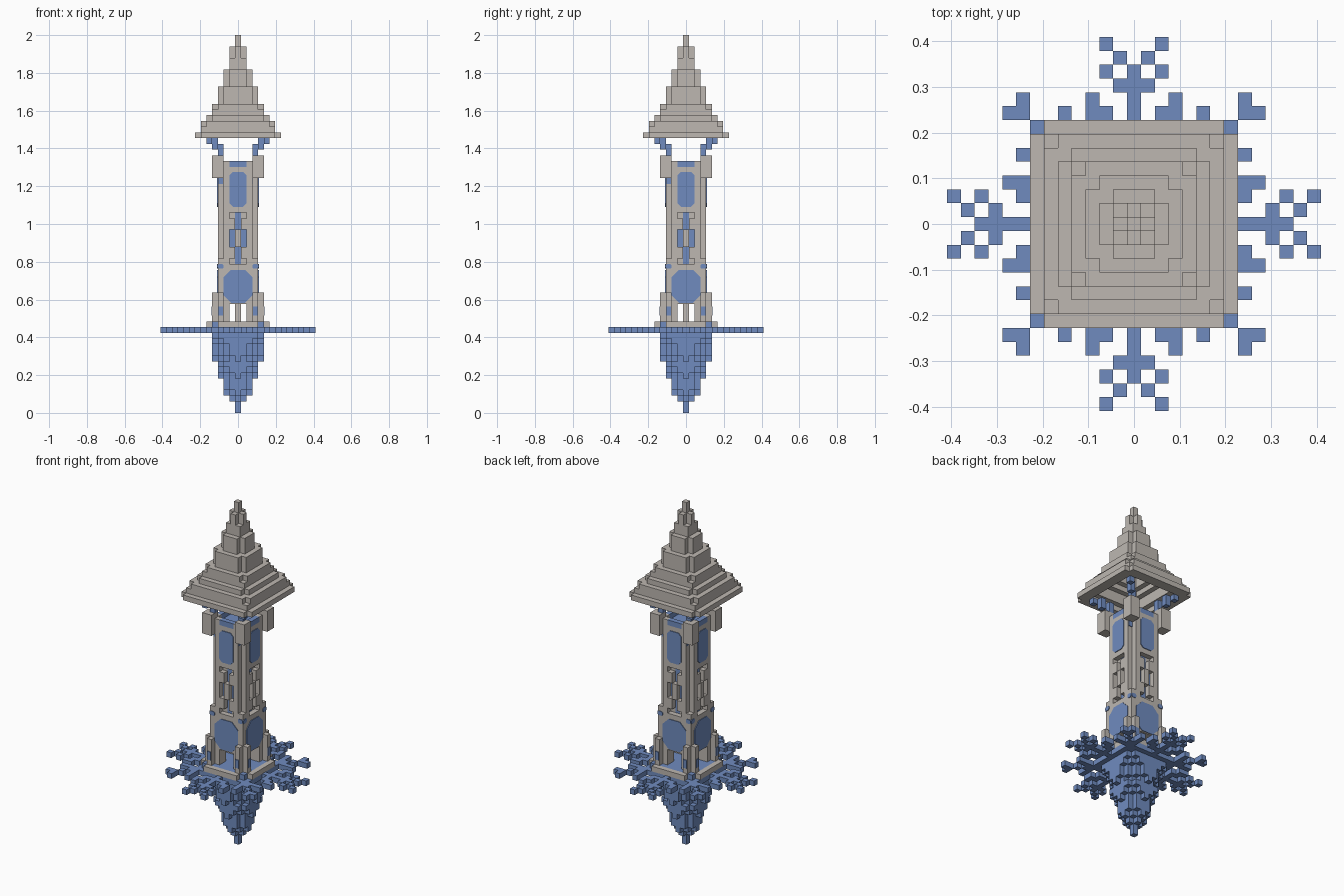
import bpy, bmesh, math
from mathutils import Matrix, Vector

if "Cube" in bpy.data.objects:
    bpy.data.objects.remove(bpy.data.objects["Cube"], do_unlink=True)

U = 2 / 66  # one block


def make_material(name, rgb):
    m = bpy.data.materials.new(name)
    m.use_nodes = True
    m.diffuse_color = (*rgb, 1)
    m.node_tree.nodes["Principled BSDF"].inputs["Base Color"].default_value = (*rgb, 1)
    return m


STONE = make_material("warm grey stone", (0.51, 0.475, 0.44))
ICE = make_material("ice blue", (0.16, 0.26, 0.52))


def finish(bm, name, mat):
    bmesh.ops.recalc_face_normals(bm, faces=bm.faces)
    me = bpy.data.meshes.new(name)
    bm.to_mesh(me)
    bm.free()
    me.materials.append(mat)
    ob = bpy.data.objects.new(name, me)
    bpy.context.collection.objects.link(ob)


def blocks(name, mat, cells):
    """Skin a set of unit blocks with outer faces only."""
    cells = set(cells)
    bm = bmesh.new()
    verts = {}

    def vert(p):
        key = tuple(round(2 * c) for c in p)
        if key not in verts:
            verts[key] = bm.verts.new(p * U)
        return verts[key]

    for c in cells:
        for axis in range(3):
            for s in (-1, 1):
                n = Vector([s if i == axis else 0 for i in range(3)])
                if tuple(int(a + b) for a, b in zip(c, n)) in cells:
                    continue
                a = Vector([n[2], n[0], n[1]])
                b = n.cross(a)
                mid = Vector(c) + Vector((0, 0, 0.5)) + n / 2
                bm.faces.new([vert(mid + (a * i + b * j) / 2)
                              for i, j in ((-1, -1), (1, -1), (1, 1), (-1, 1))])
    bmesh.ops.dissolve_limit(bm, angle_limit=0.01, verts=bm.verts, edges=bm.edges)
    finish(bm, name, mat)


def layer(k, h, limit=99):
    """Square layer of half width h, corners trimmed by |x|+|y| <= limit."""
    r = range(-h, h + 1)
    return {(x, y, k) for x in r for y in r if abs(x) + abs(y) <= limit}


def four(cells):
    """Repeat cells on all four sides, mirrored."""
    out = set()
    for x, y, k in cells:
        for a, b in ((x, y), (y, x)):
            out |= {(i * a, j * b, k) for i in (-1, 1) for j in (-1, 1)}
    return out


def plates(name, x0, x1, z0, z1, depth, cut=0.0):
    """Thin chamfered plate on each of the four sides."""
    bm = bmesh.new()
    pts = [(x0 + cut, z0), (x1 - cut, z0), (x1, z0 + cut), (x1, z1 - cut),
           (x1 - cut, z1), (x0 + cut, z1), (x0, z1 - cut), (x0, z0 + cut)]
    pts = list(dict.fromkeys(pts))
    for q in range(4):
        rot = Matrix.Rotation(q * math.pi / 2, 3, 'Z')
        f = bm.faces.new([bm.verts.new(rot @ Vector((x, -depth, z)) * U) for x, z in pts])
        ext = bmesh.ops.extrude_face_region(bm, geom=[f], use_keep_orig=True)
        new = [v for v in ext["geom"] if isinstance(v, bmesh.types.BMVert)]
        bmesh.ops.translate(bm, verts=new, vec=rot @ Vector((0, -0.004, 0)))
    finish(bm, name, ICE)


# Hanging ice spike: (half width, corner limit) per layer from the tip
spike = [(0, 0), (0, 0), (1, 1), (2, 2), (2, 3), (2, 3), (3, 3), (3, 4), (3, 5),
         (4, 4), (4, 5), (4, 5), (4, 6), (4, 7)]
cells = set()
for k, (h, limit) in enumerate(spike):
    cells |= layer(k, h, limit)
blocks("ice_spike", ICE, cells)

# Snowflake platform
arm = [(0, y) for y in range(6, 12)] + [(1, 10), (2, 11), (1, 12), (2, 13)]
branch = [(1, 7), (2, 7), (2, 8), (3, 8), (3, 9), (5, 6), (5, 7), (5, 8)]
diagonal = [(6, 6), (7, 7), (8, 8), (8, 9)]
flake = four({(x, y, 14) for x, y in arm + branch + diagonal})
blocks("snowflake", ICE, flake | layer(14, 5))

# Base floor and stone kerbs
blocks("base_floor", ICE, layer(15, 4))
blocks("base_kerb", STONE, four({(x, 5, 15) for x in range(4)}))
blocks("corner_posts", STONE, four({(3, 4, k) for k in range(16, 21)}))

# Tower shaft: four legs, arched base, shaft with notched corners and slots


def slot(t, k):
    t = abs(t)
    return ((k in (26, 34) and t <= 1) or (29 <= k <= 31 and t == 1)
            or (26 <= k <= 34 and t == 0 and not 29 <= k <= 31))


shaft, glow = set(), set()
for k in range(16, 44):
    for x, y, _ in layer(k, 3, 5 if 27 <= k <= 40 else 6):
        outer, t = max(abs(x), abs(y)), min(abs(x), abs(y))
        if k < 19 and t <= 1 and (x, y) != (0, 0):
            continue  # doorways
        if k == 43 and outer < 3:
            continue  # open top
        if outer == 3 and slot(t, k):
            continue
        lit = (outer == 2 and 26 <= k <= 34 and (t == 0 or (t == 1 and 29 <= k <= 31)))
        lit = lit or (k == 43 and t <= 1) or (k == 42 and outer < 3)
        (glow if lit else shaft).add((x, y, k))
blocks("tower_shaft", STONE, shaft)
blocks("window_ice", ICE, glow)

# Parapet corner blocks and roof brackets
blocks("parapet_corners", STONE,
       four({(x, y, k) for x in (3, 4) for y in (3, 4) for k in range(41, 45)
             if (x, y) != (3, 3) or k == 44}))
blocks("roof_brackets", ICE,
       four({(3, 3, 45), (3, 3, 46), (4, 4, 46), (4, 4, 47), (5, 5, 47)}))

# Painted ice panels
plates("arch_panel", -2.5, 2.5, 19.2, 25, 3.5, 1.3)
plates("upper_window", -1.5, 1.5, 36, 42.1, 3.5, 0.6)
plates("upper_chip", -3.4, -2.6, 40, 41, 2.5)
for side, s in (("left", 1), ("right", -1)):
    a, b = sorted((s * 2.5, s * 3.5))
    plates("post_panel_" + side, a + 0.1, b - 0.1, 17, 18.6, 4.5)
    plates("corner_chip_" + side, a, b, 25.2, 26, 3.5, 0.2)

# Stepped hollow roof: (half width, corner limit, layers)
roof, k = set(), 48
for h, limit, count in [(7, 13, 1), (6, 12, 1), (6, 11, 1), (5, 9, 1), (4, 8, 1), (4, 7, 1),
                        (3, 5, 3), (2, 3, 3), (1, 2, 2), (1, 1, 2), (0, 0, 2)]:
    for _ in range(count):
        ring = layer(k, h, limit)
        if k < 55:
            ring -= layer(k, max(h - 2, 0))
        roof |= ring
        k += 1
blocks("stepped_roof", STONE, roof)
